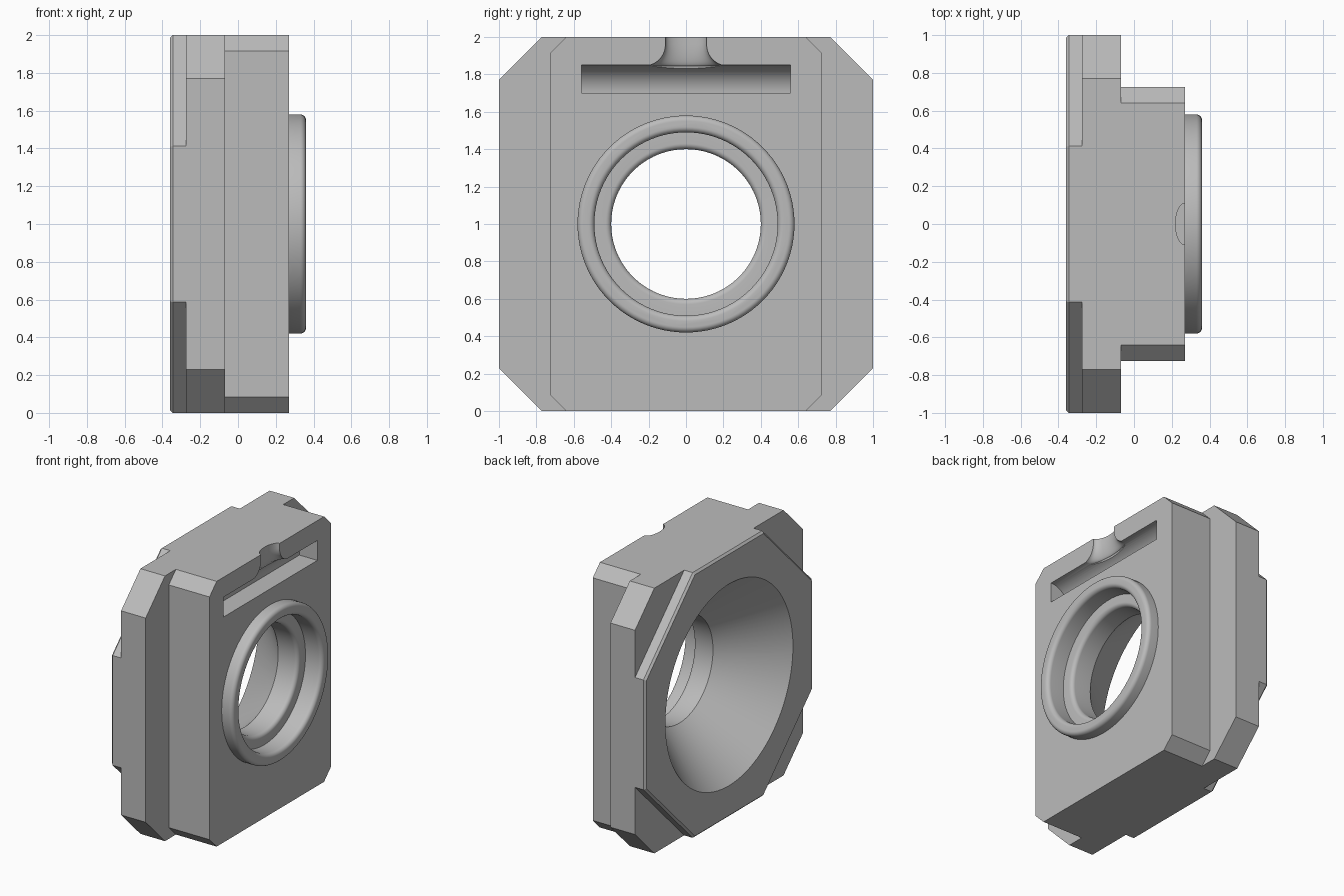
import bpy, bmesh, math

cube = bpy.data.objects.get("Cube")
if cube:
    bpy.data.objects.remove(cube, do_unlink=True)

grey = bpy.data.materials.new("plain grey")
grey.use_nodes = True
colour = (0.5, 0.5, 0.5, 1)
grey.diffuse_color = colour
grey.node_tree.nodes["Principled BSDF"].inputs["Base Color"].default_value = colour
MID = 1.0    # height of the bore axis
FACE = 0.27  # x of the plate face


def loft(name, rings):
    """Closed solid through matching rings of points."""
    bm = bmesh.new()
    loops = [[bm.verts.new(p) for p in ring] for ring in rings]
    for a, b in zip(loops, loops[1:]):
        n = len(a)
        for i in range(n):
            bm.faces.new((a[i], a[(i + 1) % n], b[(i + 1) % n], b[i]))
    bm.faces.new(loops[0])
    bm.faces.new(loops[-1])
    bmesh.ops.recalc_face_normals(bm, faces=bm.faces)
    mesh = bpy.data.meshes.new(name)
    bm.to_mesh(mesh)
    bm.free()
    mesh.materials.append(grey)
    obj = bpy.data.objects.new(name, mesh)
    bpy.context.collection.objects.link(obj)
    return obj


def octagon(x, hy, hz, cut):
    """Rectangle across x with chamfered corners."""
    quarter = [(hy, hz - cut), (hy - cut, hz)]
    pts = quarter + [(-y, z) for y, z in reversed(quarter)]
    pts += [(-y, -z) for y, z in pts]
    return [(x, y, MID + z) for y, z in pts]


def lathe(name, profile, n=96):
    """Solid of revolution about the bore axis, profile of (x, radius)."""
    turn = [2 * math.pi * i / n for i in range(n)]
    return loft(name, [[(x, r * math.cos(t), MID + r * math.sin(t)) for t in turn]
                       for x, r in profile])


def arc(cx, cr, rad, a0, a1, n=8):
    angles = [math.radians(a0 + (a1 - a0) * i / n) for i in range(n + 1)]
    return [(cx + rad * math.cos(a), cr + rad * math.sin(a)) for a in angles]


def boolean(target, tool, operation):
    mod = target.modifiers.new(operation, "BOOLEAN")
    mod.operation = operation
    mod.solver = "EXACT"
    mod.object = tool
    tool.hide_render = True
    bpy.context.view_layer.objects.active = target
    bpy.ops.object.modifier_apply(modifier=mod.name)
    bpy.data.objects.remove(tool, do_unlink=True)


# Stepped body: flange, narrower plate, octagonal back pad, round lip
body = loft("mounting_block", [octagon(-0.275, 1, 1, 0.23), octagon(-0.07, 1, 1, 0.23)])
plate = loft("plate", [octagon(-0.2, 0.725, 1, 0.085), octagon(FACE, 0.725, 1, 0.085)])
pad = loft("back_pad", [octagon(-0.36, 0.985, 0.985, 0.577),
                        octagon(-0.345, 1, 1, 0.586), octagon(-0.2, 1, 1, 0.586)])
lip = lathe("lip", [(0.15, 0.58)] + arc(0.33, 0.55, 0.03, 90, 0))
for part in (plate, pad, lip):
    boolean(body, part, "UNION")

# Bore: back cone, throat, rounded shoulder, counterbore, rounded mouth
slope = 0.36 / 0.415
bore = lathe("bore", [(-0.46, 0.76 + 0.1 * slope), (0.055, 0.40)]
             + arc(0.19, 0.43, 0.03, -90, 0) + [(0.22, 0.49)]
             + arc(0.33, 0.52, 0.03, -90, 0) + [(0.45, 0.52)])
boolean(body, bore, "DIFFERENCE")

# Slot with a flat floor and a quarter-round roof
roof = arc(FACE, 1.70, 0.15, 180, 90, 16)
section = roof + [(0.4, 1.85), (0.4, 1.70)]
slot = loft("slot", [[(x, y, z) for x, z in section] for y in (-0.56, 0.56)])
boolean(body, slot, "DIFFERENCE")


# Rounded neck that flares from the top edge into the slot
def neck_ring(z, width, depth, n=24):
    curve = [(FACE - depth * math.sin(math.pi * i / n),
              width * math.cos(math.pi * i / n), z) for i in range(n + 1)]
    return [(0.4, width, z)] + curve + [(0.4, -width, z)]


rows = [neck_ring(2.05, 0.11, 0.05)]
for i in range(11):
    a = math.pi / 2 * i / 10
    s = 1 - math.cos(a)
    rows.append(neck_ring(1.96 - 0.115 * math.sin(a), 0.11 + 0.115 * s, 0.05 + 0.02 * s))
rows.append(neck_ring(1.825, 0.225, 0.075))
boolean(body, loft("neck", rows), "DIFFERENCE")

# Smooth curved walls, keep machined edges crisp
bpy.ops.object.select_all(action="DESELECT")
body.select_set(True)
bpy.context.view_layer.objects.active = body
bpy.ops.object.shade_smooth_by_angle(angle=math.radians(25))
